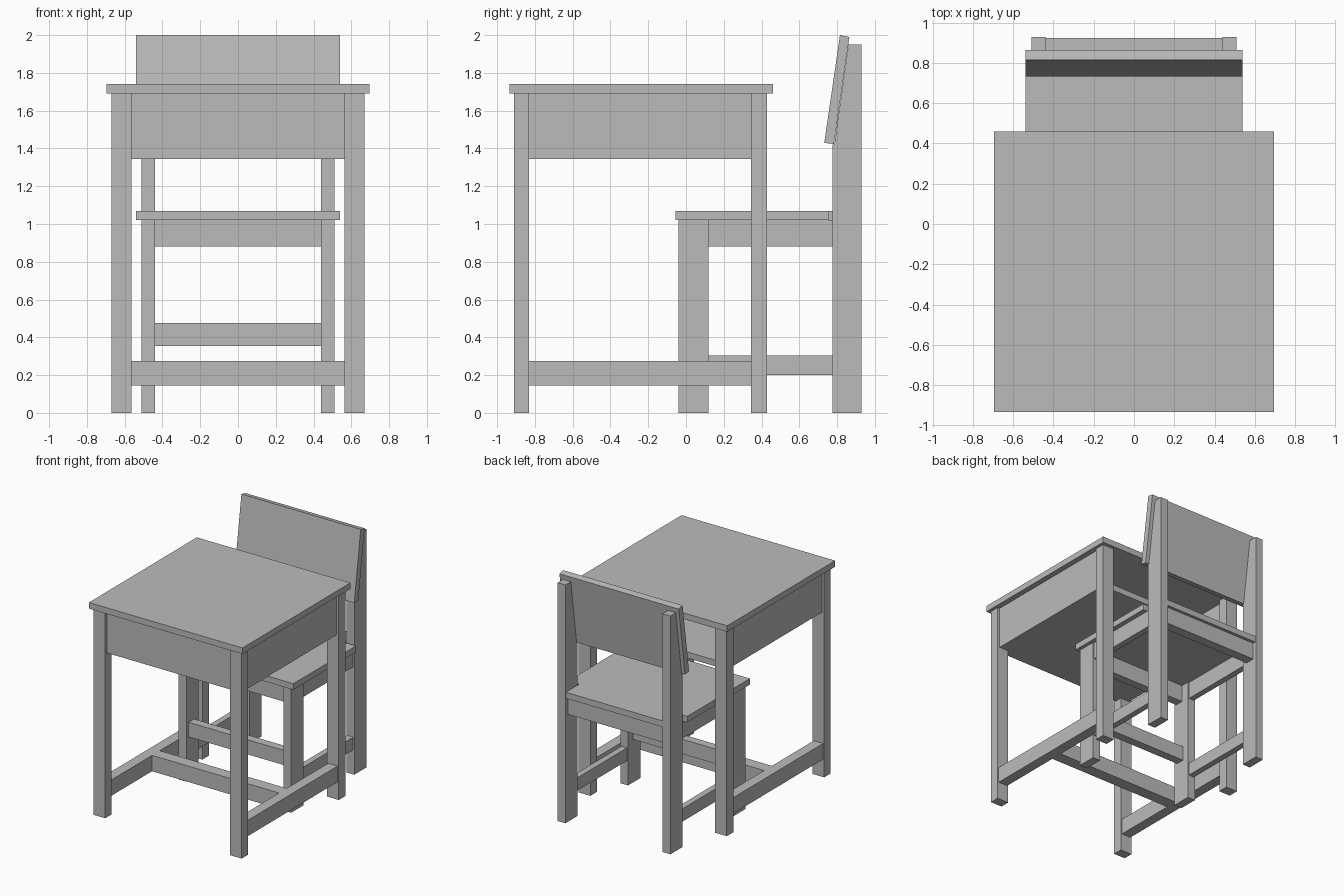
import bpy
import bmesh

if "Cube" in bpy.data.objects:
    bpy.data.objects.remove(bpy.data.objects["Cube"], do_unlink=True)

grey = bpy.data.materials.new("plain grey")
grey.use_nodes = True
grey.diffuse_color = (0.5, 0.5, 0.5, 1)
grey.node_tree.nodes["Principled BSDF"].inputs["Base Color"].default_value = (0.5, 0.5, 0.5, 1)


def prism(name, outline, axis, low, high):
    """Extrude a flat outline along x (outline in y, z) or z (outline in x, y)."""
    bm = bmesh.new()
    place = (lambda a, b: (low, a, b)) if axis == "x" else (lambda a, b: (a, b, low))
    face = bm.faces.new([bm.verts.new(place(a, b)) for a, b in outline])
    grown = bmesh.ops.extrude_face_region(bm, geom=[face])
    verts = [v for v in grown["geom"] if isinstance(v, bmesh.types.BMVert)]
    depth = high - low
    bmesh.ops.translate(bm, verts=verts, vec=(depth, 0, 0) if axis == "x" else (0, 0, depth))
    bmesh.ops.recalc_face_normals(bm, faces=bm.faces)
    mesh = bpy.data.meshes.new(name)
    bm.to_mesh(mesh)
    bm.free()
    mesh.materials.append(grey)
    obj = bpy.data.objects.new(name, mesh)
    bpy.context.collection.objects.link(obj)
    return obj


def box(name, x, y, z):
    corners = [(x[0], y[0]), (x[1], y[0]), (x[1], y[1]), (x[0], y[1])]
    return prism(name, corners, "z", *z)


def pair(name, x, y, z):
    """The same box on the left (+x) and on the right (-x)."""
    box("left_" + name, x, y, z)
    box("right_" + name, (-x[1], -x[0]), y, z)


# Desk: top, legs and the cubby that is open at the back
box("desk_top", (-0.695, 0.695), (-0.935, 0.46), (1.69, 1.74))
pair("desk_front_leg", (0.565, 0.67), (-0.91, -0.83), (0, 1.69))
pair("desk_back_leg", (0.565, 0.67), (0.345, 0.43), (0, 1.69))
pair("desk_side_panel", (0.6, 0.65), (-0.83, 0.345), (1.345, 1.69))
box("desk_front_panel", (-0.565, 0.565), (-0.89, -0.84), (1.345, 1.69))
box("desk_cubby_floor", (-0.6, 0.6), (-0.84, 0.4), (1.345, 1.395))

# Desk: low rails joined by a cross rail
pair("desk_side_rail", (0.575, 0.66), (-0.83, 0.345), (0.145, 0.275))
box("desk_cross_rail", (-0.575, 0.575), (-0.29, -0.19), (0.145, 0.275))

# Chair: legs, the back ones cut to the slope of the backrest
pair("chair_front_leg", (0.44, 0.51), (-0.04, 0.12), (0, 1.02))
back_leg = [(0.775, 0), (0.93, 0), (0.93, 1.95), (0.86, 1.95), (0.785, 1.42), (0.775, 1.42)]
prism("left_chair_back_leg", back_leg, "x", 0.44, 0.51)
prism("right_chair_back_leg", back_leg, "x", -0.51, -0.44)

# Chair: seat with a tongue between the back legs, and the sloped backrest
seat = [(-0.54, -0.055), (0.54, -0.055), (0.54, 0.755), (0.44, 0.755),
        (0.44, 0.925), (-0.44, 0.925), (-0.44, 0.755), (-0.54, 0.755)]
prism("seat", seat, "z", 1.02, 1.07)
backrest = [(0.732, 1.43), (0.783, 1.423), (0.865, 1.99), (0.815, 2.0)]
prism("backrest", backrest, "x", -0.54, 0.54)

# Chair: aprons under the seat and low rails
box("seat_front_apron", (-0.44, 0.44), (-0.02, 0.05), (0.88, 1.02))
box("seat_back_apron", (-0.44, 0.44), (0.82, 0.9), (0.88, 1.02))
pair("seat_side_apron", (0.45, 0.5), (0.12, 0.775), (0.88, 1.02))
pair("chair_side_rail", (0.45, 0.5), (0.12, 0.775), (0.2, 0.305))
box("chair_front_rail", (-0.44, 0.44), (-0.01, 0.06), (0.355, 0.475))
